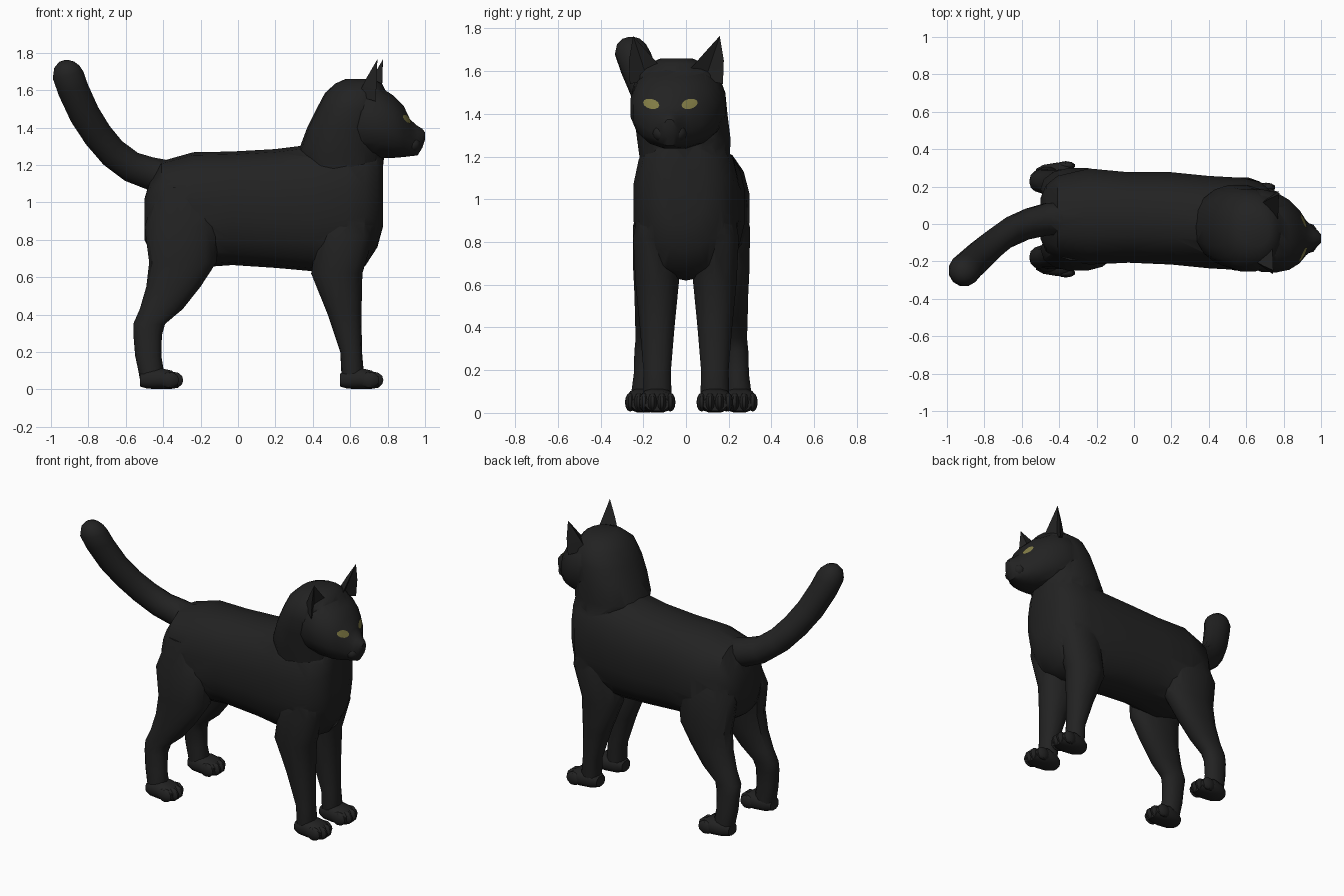
import bpy, bmesh, math
from mathutils import Vector
from mathutils.bvhtree import BVHTree

if "Cube" in bpy.data.objects:
    bpy.data.objects.remove(bpy.data.objects["Cube"])


def material(name, rgb):
    m = bpy.data.materials.new(name)
    m.diffuse_color = (*rgb, 1)
    m.use_nodes = True
    m.node_tree.nodes["Principled BSDF"].inputs["Base Color"].default_value = m.diffuse_color
    return m


BLACK = material("black_fur", (0.016, 0.016, 0.016))
AMBER = material("amber_eye", (0.22, 0.20, 0.06))


def finish(name, bm, mat, angle=35):
    bmesh.ops.recalc_face_normals(bm, faces=bm.faces)
    me = bpy.data.meshes.new(name)
    bm.to_mesh(me)
    bm.free()
    me.materials.append(mat)
    ob = bpy.data.objects.new(name, me)
    bpy.context.collection.objects.link(ob)
    smooth(ob, angle)
    return ob


def smooth(ob, angle=35):
    bpy.ops.object.select_all(action='DESELECT')
    ob.select_set(True)
    bpy.context.view_layer.objects.active = ob
    bpy.ops.object.shade_smooth_by_angle(angle=math.radians(angle))


def loft(name, rings, n=16, e=0.9):
    """Rings are (x, y, z, tilt, half width along y, half size across).
    Tilt 0 gives a level ring, tilt 90 a ring facing along x."""
    def power(c):
        return math.copysign(abs(c) ** e, c)
    bm = bmesh.new()
    loops = []
    for x, y, z, tilt, hw, hv in rings:
        t = math.radians(tilt)
        v = Vector((math.cos(t), 0, math.sin(t)))
        loops.append([bm.verts.new(Vector((x, y, z)) + Vector((0, hw * power(math.cos(a)), 0))
                                   + v * hv * power(math.sin(a)))
                      for a in (2 * math.pi * (i + 0.5) / n for i in range(n))])
    for p, q in zip(loops, loops[1:]):
        for i in range(n):
            j = (i + 1) % n
            bm.faces.new((p[i], p[j], q[j], q[i]))
    bm.faces.new(loops[0])
    bm.faces.new(loops[-1])
    return finish(name, bm, BLACK)


def ball(name, centre, size):
    bm = bmesh.new()
    bmesh.ops.create_uvsphere(bm, u_segments=10, v_segments=6, radius=1)
    bmesh.ops.scale(bm, vec=size, verts=bm.verts)
    bmesh.ops.translate(bm, vec=centre, verts=bm.verts)
    return finish(name, bm, BLACK)


# Torso: x, y, top, bottom, half width
profile = [(-0.50, .03, 1.02, .80, .11), (-0.47, .03, 1.12, .74, .18), (-0.41, .035, 1.22, .70, .225),
           (-0.24, .04, 1.268, .65, .26), (-0.03, .035, 1.272, .665, .245), (0.2, .03, 1.285, .65, .25),
           (0.4, .01, 1.31, .632, .25), (0.58, 0, 1.35, .62, .25), (0.68, 0, 1.35, .66, .225),
           (0.745, -.005, 1.32, .76, .17), (0.775, -.01, 1.28, .87, .10)]
body = loft("cat_body", [(x, y, (t + b) / 2, 90, w, (t - b) / 2) for x, y, t, b, w in profile], 18, .85)
parts = []

# Thick neck and back of the skull
neck = [(.56, 0, 1.05, .2, .20), (.555, -.01, 1.28, .23, .222), (.58, -.025, 1.40, .21, .222),
        (.61, -.035, 1.50, .19, .222), (.63, -.04, 1.585, .165, .195), (.645, -.043, 1.635, .125, .135),
        (.65, -.045, 1.66, .075, .075)]
parts.append(loft("neck", [(x, y, z, 0, w, d) for x, y, z, d, w in neck], 18))

# Face, turned slightly to the front side
face = [(.58, -.02, 1.60, 1.28, .20), (.68, -.035, 1.645, 1.24, .225), (.76, -.045, 1.62, 1.235, .218),
        (.83, -.058, 1.575, 1.235, .19), (.885, -.068, 1.52, 1.24, .145), (.92, -.074, 1.445, 1.245, .095),
        (.96, -.076, 1.41, 1.25, .06), (.985, -.077, 1.395, 1.29, .04), (1.0, -.077, 1.375, 1.335, .022)]
parts.append(loft("face", [(x, y, (t + b) / 2, 90, w, (t - b) / 2) for x, y, t, b, w in face], 16))

# Tail, curving up and sideways to a round tip
tail = [(-.36, .03, 1.14, 85, .085), (-.47, .025, 1.155, 78, .09), (-.57, 0, 1.19, 65, .085),
        (-.67, -.045, 1.265, 52, .083), (-.75, -.105, 1.36, 38, .083), (-.82, -.165, 1.47, 28, .085),
        (-.88, -.22, 1.60, 22, .086), (-.908, -.248, 1.68, 12, .087), (-.915, -.255, 1.725, 5, .07),
        (-.915, -.256, 1.752, 0, .042), (-.915, -.256, 1.76, 0, .015)]
parts.append(loft("tail", [(x, y, z, t, r, r) for x, y, z, t, r in tail], 12, 1))

# Legs: x, offset from the middle, z, half length along x, half width
front = [(.60, .12, 1.05, .12, .09), (.575, .135, .82, .15, .115), (.528, .135, .62, .137, .105),
         (.57, .135, .40, .09, .083), (.605, .135, .20, .058, .066), (.612, .135, .10, .06, .068),
         (.61, .135, .03, .05, .06)]
hind = [(-.31, .13, 1.08, .12, .09), (-.30, .16, .87, .20, .117), (-.295, .175, .68, .18, .10),
        (-.345, .185, .55, .145, .083), (-.41, .195, .43, .115, .07), (-.475, .2, .35, .085, .062),
        (-.483, .21, .29, .076, .058), (-.48, .215, .18, .07, .056), (-.465, .22, .10, .068, .062),
        (-.465, .22, .03, .055, .06)]
for label, rings, mid, off, px in (("front", front, 0, .135, .615), ("hind", hind, .025, .225, -.455)):
    for side, s in (("near", -1), ("far", 1)):
        parts.append(loft(f"{label}_leg_{side}",
                          [(x, mid + s * o, z, 0, w, d) for x, o, z, d, w in rings], 14))
        # Paw with four toes
        y = mid + s * off
        loft(f"{label}_paw_{side}", [(px - .07, y, .05, 90, .045, .035), (px - .03, y, .055, 90, .068, .052),
                                     (px + .04, y, .058, 90, .08, .058), (px + .10, y, .052, 90, .078, .05),
                                     (px + .135, y, .042, 90, .055, .034)], 12, .8)
        for i, (dy, dx) in enumerate(((-.062, .09), (-.022, .113), (.022, .113), (.062, .09))):
            ball(f"{label}_toe_{side}_{i + 1}", (px + dx, y + dy, .05), (.052, .024, .044))

# Fuse torso, neck, face, tail and legs into one skin
bpy.context.view_layer.objects.active = body
for p in parts:
    mod = body.modifiers.new("join", 'BOOLEAN')
    mod.operation, mod.solver, mod.object = 'UNION', 'EXACT', p
    with bpy.context.temp_override(object=body, active_object=body):
        bpy.ops.object.modifier_apply(modifier=mod.name)
    bpy.data.objects.remove(p, do_unlink=True)
smooth(body)

# Ears: pointed shells with a hollow front
for side, s, dx in (("near", -1, -.03), ("far", 1, .0)):
    bm = bmesh.new()

    def pt(x, o, z):
        return bm.verts.new((x + dx, -.045 + s * o, z))
    inner, outer = pt(.77, .055, 1.60), pt(.765, .218, 1.54)
    back, hollow = pt(.67, .15, 1.57), pt(.725, .135, 1.56)
    tip = pt(.775, .203, 1.765)
    mid_in, mid_out = pt(.772, .135, 1.69), pt(.772, .222, 1.65)
    mid_back = pt(.72, .178, 1.67)
    for f in ((inner, mid_in, mid_back, back), (back, mid_back, mid_out, outer), (mid_in, tip, mid_back),
              (mid_back, tip, mid_out), (inner, hollow, mid_in), (hollow, outer, mid_out),
              (hollow, tip, mid_in), (hollow, mid_out, tip), (inner, back, hollow), (back, outer, hollow)):
        bm.faces.new(f)
    finish(f"ear_{side}", bm, BLACK, 20)

# Whisker pads
for side, s in (("near", -1), ("far", 1)):
    ball(f"whisker_pad_{side}", (.935, -.076 + s * .038, 1.31), (.042, .042, .04))

# Eyes: thin almond plates laid on the face
bm = bmesh.new()
bm.from_mesh(body.data)
tree = BVHTree.FromBMesh(bm)
bm.free()
for side, s in (("near", -1), ("far", 1)):
    bm = bmesh.new()

    def on_face(a, r):
        y = -.073 + s * (.09 + .038 * r * math.cos(a))
        z = 1.447 + .024 * r * math.sin(a) + .006 * r * math.cos(a)
        hit = tree.ray_cast(Vector((2, y, z)), Vector((-1, 0, 0)))[0]
        return bm.verts.new(hit + Vector((.005, 0, 0)))
    angles = [math.tau * i / 12 for i in range(12)]
    centre = on_face(0, 0)
    mid, rim = [on_face(a, .55) for a in angles], [on_face(a, 1) for a in angles]
    for i in range(12):
        j = (i + 1) % 12
        bm.faces.new((centre, mid[i], mid[j]))
        bm.faces.new((mid[i], rim[i], rim[j], mid[j]))
    eye = finish(f"eye_{side}", bm, AMBER)
    if sum(p.normal.x for p in eye.data.polygons) < 0:
        eye.data.flip_normals()
